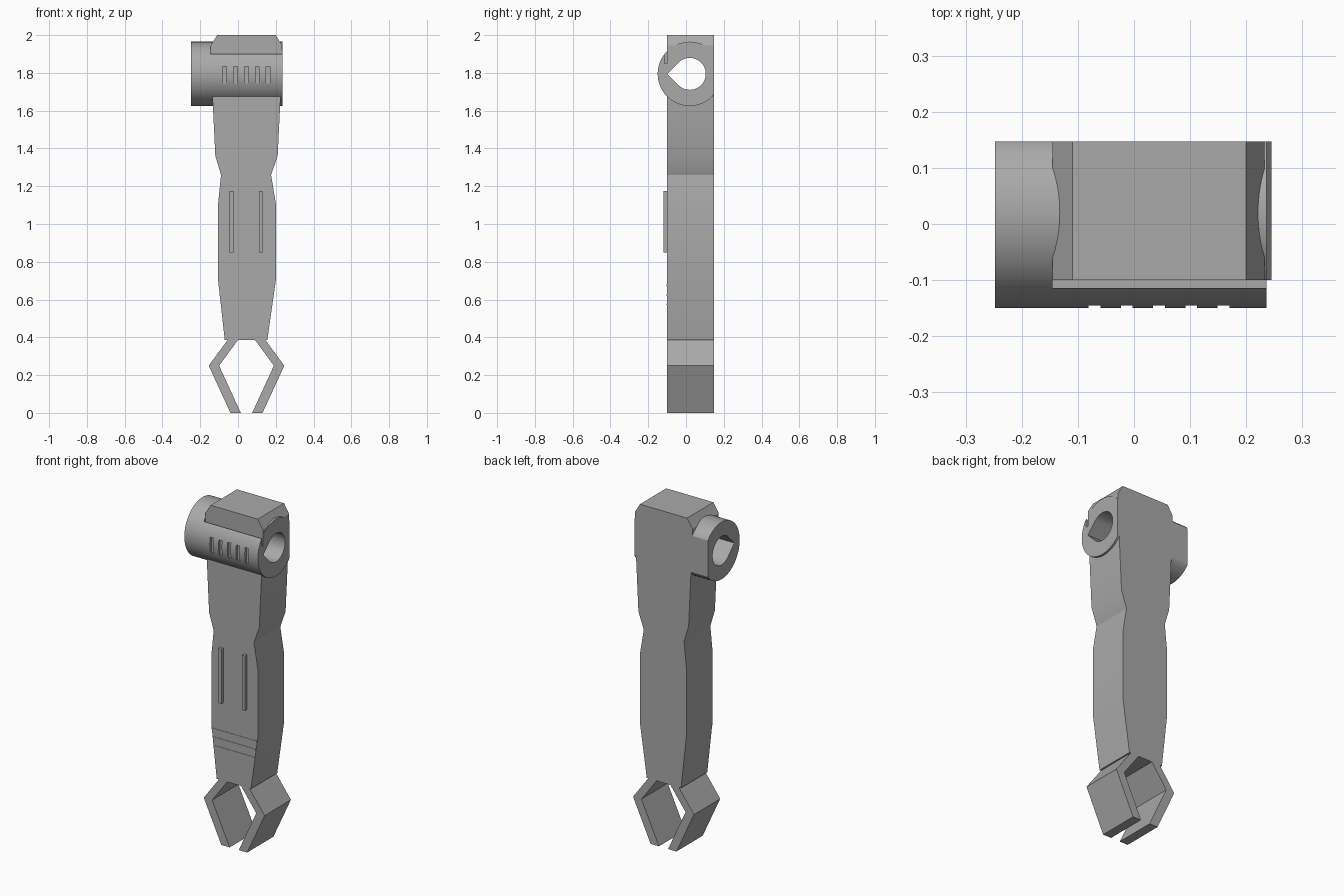
import bpy, bmesh, math
from mathutils import Vector

cube = bpy.data.objects.get("Cube")
if cube:
    bpy.data.objects.remove(cube, do_unlink=True)

grey = bpy.data.materials.new("plain_grey")
grey.use_nodes = True
grey.diffuse_color = (0.4, 0.4, 0.4, 1)
grey.node_tree.nodes["Principled BSDF"].inputs["Base Color"].default_value = (0.4, 0.4, 0.4, 1)

FRONT, BACK = -0.1, 0.147
MID = 0.045                      # mirror line of the jaws
AXIS_Y, AXIS_Z = 0.02, 1.795     # centre of the cross tube


def prism(name, outline, start, end, axis):
    """Extrude an outline: (x, z) along y, or (y, z) along x."""
    bm = bmesh.new()
    place = (lambda a, b: (a, start, b)) if axis == "y" else (lambda a, b: (start, a, b))
    face = bm.faces.new([bm.verts.new(place(a, b)) for a, b in outline])
    ext = bmesh.ops.extrude_face_region(bm, geom=[face])
    move = Vector((0, end - start, 0)) if axis == "y" else Vector((end - start, 0, 0))
    bmesh.ops.translate(bm, vec=move, verts=[g for g in ext["geom"] if isinstance(g, bmesh.types.BMVert)])
    bmesh.ops.recalc_face_normals(bm, faces=bm.faces)
    mesh = bpy.data.meshes.new(name)
    bm.to_mesh(mesh)
    bm.free()
    obj = bpy.data.objects.new(name, mesh)
    bpy.context.collection.objects.link(obj)
    mesh.materials.append(grey)
    return obj


def box(name, x0, x1, y0, y1, z0, z1):
    return prism(name, [(x0, z0), (x1, z0), (x1, z1), (x0, z1)], y0, y1, "y")


def cut(obj, cutters):
    """Subtract each cutter and bake the result."""
    for c in cutters:
        mod = obj.modifiers.new("cut", "BOOLEAN")
        mod.operation, mod.solver, mod.object = "DIFFERENCE", "EXACT", c
    graph = bpy.context.evaluated_depsgraph_get()
    baked = bpy.data.meshes.new_from_object(obj.evaluated_get(graph))
    obj.modifiers.clear()
    obj.data = baked


# Body: tapering arm with a waist and a chamfered head
right_edge = [(0.155, 0.385), (0.2, 0.7), (0.2, 1.11), (0.175, 1.26), (0.21, 1.36),
              (0.225, 1.67), (0.233, 1.9), (0.233, 1.945), (0.2, 2.0)]
left_edge = [(-0.11, 2.0), (-0.145, 1.945), (-0.145, 1.7), (-0.135, 1.67), (-0.12, 1.36),
             (-0.09, 1.26), (-0.105, 1.11), (-0.105, 0.7), (-0.07, 0.385)]
body = prism("arm_body", right_edge + left_edge, FRONT, BACK, "y")

# Cross tube with a flattened back
ring = [math.tau * i / 64 for i in range(64)]
tube = prism("cross_tube", [(min(AXIS_Y + 0.17 * math.cos(a), BACK), AXIS_Z + 0.17 * math.sin(a))
                            for a in ring], -0.248, 0.236, "x")

# Teardrop bore through tube and body
bore_r = 0.0845
arc = [math.radians(-135 + 270 * i / 36) for i in range(37)]
drop = [(AXIS_Y + bore_r * math.cos(a), AXIS_Z + bore_r * math.sin(a)) for a in arc]
drop.append((AXIS_Y - bore_r * math.sqrt(2), AXIS_Z))
bore = prism("bore_cutter", drop, -0.4, 0.4, "x")

# Groove behind the tube lip and grip slots on its front
groove = box("groove_cutter", -0.145, 0.4, -0.114, FRONT, 1.85, 2.1)
slots = [box("grip_slot_cutter", x, x + 0.021, -0.2, -0.135, 1.743, 1.835)
         for x in (-0.081 + 0.0575 * i for i in range(5))]

cut(body, [bore])
cut(tube, [bore, groove] + slots)
for helper in [bore, groove] + slots:
    bpy.data.objects.remove(helper, do_unlink=True)

# Smooth the round surfaces only
for obj in (body, tube):
    bpy.ops.object.select_all(action="DESELECT")
    obj.select_set(True)
    bpy.context.view_layer.objects.active = obj
    bpy.ops.object.shade_smooth_by_angle(angle=math.radians(25))

# Pair of bent jaws
jaw = [(0.0, 0.386), (-0.055, 0.386), (-0.155, 0.25), (-0.04, 0.0), (0.015, 0.0), (-0.1, 0.25)]
prism("right_jaw", jaw, FRONT, BACK, "y")
prism("left_jaw", [(2 * MID - x, z) for x, z in jaw], FRONT, BACK, "y")

# Raised ribs on the front
for name, x in (("right_rib", -0.045), ("left_rib", 0.11)):
    box(name, x, x + 0.02, -0.12, FRONT, 0.85, 1.175)

# Faint bands low on the arm
for z in (0.57, 0.62, 0.67):
    half = 0.1525 - max(0, 0.7 - z) * 0.125
    box("lower_band", MID - half, MID + half, FRONT - 0.002, FRONT, z, z + 0.01)
